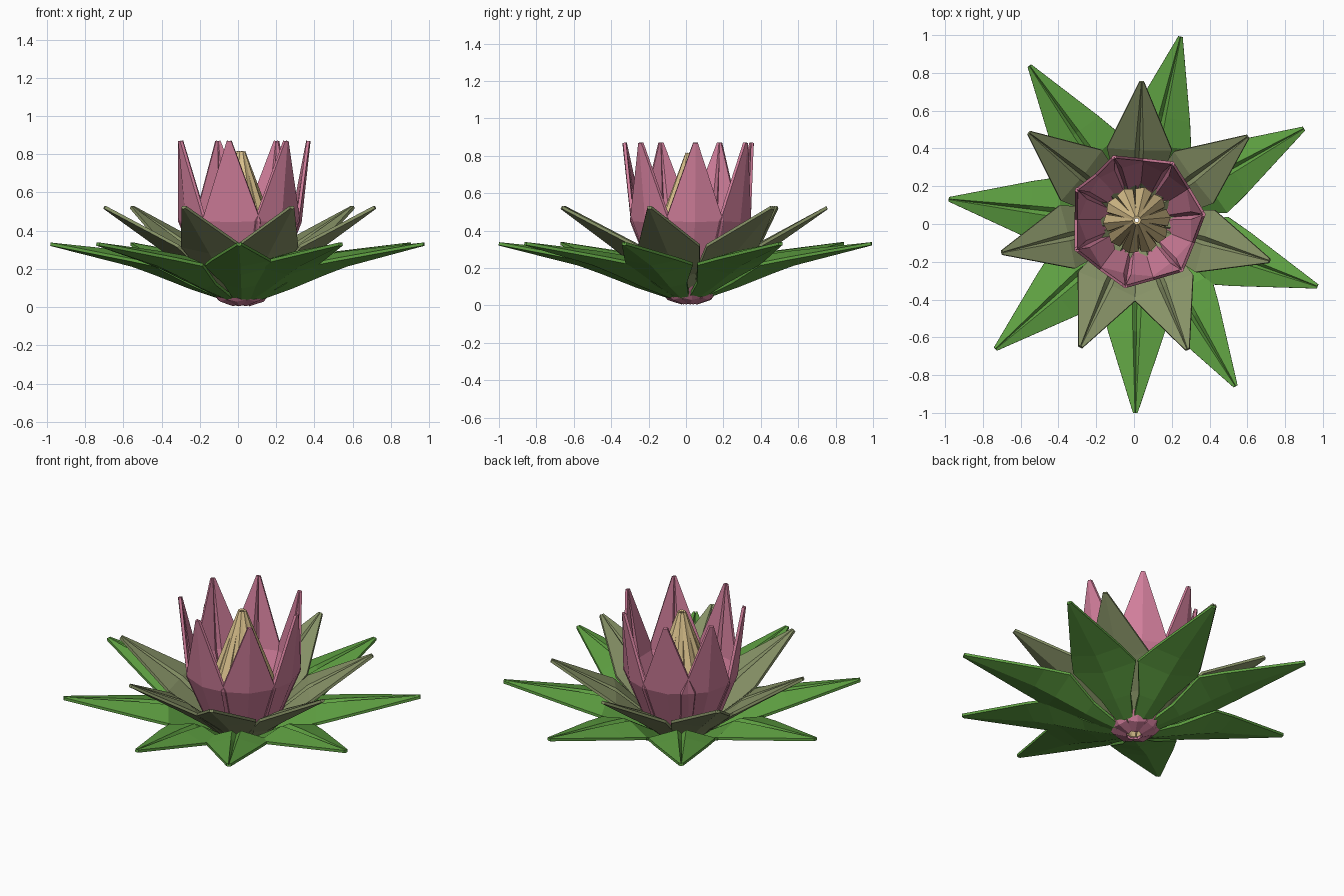
import bpy, bmesh, math
from mathutils import Vector

if "Cube" in bpy.data.objects:
    bpy.data.objects.remove(bpy.data.objects["Cube"])


def material(name, rgb):
    m = bpy.data.materials.new(name)
    m.diffuse_color = (*rgb, 1)
    m.use_nodes = True
    m.node_tree.nodes["Principled BSDF"].inputs["Base Color"].default_value = m.diffuse_color
    return m


def add_petal(bm, centre, angle, stations):
    """Loft a solid petal with a grooved crown; stations are
    (radius, height, half width, edge lift, midrib thickness)."""
    a = math.radians(angle)
    out = Vector((math.cos(a), math.sin(a), 0))
    side = Vector((-math.sin(a), math.cos(a), 0))
    up = Vector((0, 0, 1))
    rings = []
    for i, (r, z, w, lift, thick) in enumerate(stations):
        p, n = stations[max(i - 1, 0)], stations[min(i + 1, len(stations) - 1)]
        d = Vector((n[0] - p[0], n[1] - p[1])).normalized()
        normal = out * -d.y + up * d.x          # inner face direction
        g, edge = w * 0.13, min(thick, 0.016)   # narrow groove on the midline
        crown = max(lift, 0) * 0.4
        section = [(-w, lift), (-g, crown), (0, -min(thick * 0.5, 0.02)),
                   (g, crown), (w, lift),
                   (w, lift - edge), (0, -thick), (-w, lift - edge)]
        rings.append([bm.verts.new(centre + out * r + up * z + side * s + normal * h)
                      for s, h in section])
    count = len(rings[0])
    for lo, hi in zip(rings, rings[1:]):
        for k in range(count):
            j = (k + 1) % count
            bm.faces.new((lo[k], lo[j], hi[j], hi[k]))
    bm.faces.new(rings[0][::-1])
    bm.faces.new(rings[-1])


def whorl(name, mat, centre, angles, stations):
    bm = bmesh.new()
    for a in angles:
        add_petal(bm, Vector((*centre, 0)), a, stations)
    bmesh.ops.recalc_face_normals(bm, faces=bm.faces)
    mesh = bpy.data.meshes.new(name)
    bm.to_mesh(mesh)
    bm.free()
    mesh.materials.append(mat)
    obj = bpy.data.objects.new(name, mesh)
    bpy.context.collection.objects.link(obj)


green = material("leaf green", (0.115, 0.36, 0.055))
olive = material("olive", (0.24, 0.285, 0.133))
pink = material("pink", (0.64, 0.21, 0.33))
cream = material("cream yellow", (0.72, 0.55, 0.27))

# Wide outer leaves, domed on top, on narrow necks, slightly unevenly spread
whorl("outer_leaves", green, (0.021, 0.008),
      [77.1, 29.5, -19.6, -59.2, -90.8, -138.4, 173, 124.7],
      [(0.08, 0.05, 0.04, 0.0, 0.02), (0.24, 0.155, 0.09, -0.03, 0.07),
       (0.42, 0.27, 0.188, -0.045, 0.11), (0.575, 0.292, 0.15, -0.035, 0.08),
       (1.008, 0.338, 0.012, 0.0, 0.018)])

# Middle sepals
whorl("middle_sepals", olive, (0.015, 0.02),
      [88, 37, -17, -68.6, -114, -166.5, 141],
      [(0.09, 0.05, 0.05, 0.0, 0.02), (0.20, 0.19, 0.12, -0.01, 0.05),
       (0.37, 0.335, 0.172, -0.01, 0.065), (0.73, 0.53, 0.012, 0.0, 0.018)])

# Upright inner petals, flaring into a small foot under the flower
whorl("inner_petals", pink, (0.015, 0.02),
      [5, 58, 110, 153, -154, -100, -48],
      [(0.04, 0.016, 0.03, 0.01, 0.012), (0.11, 0.04, 0.05, 0.015, 0.015),
       (0.18, 0.14, 0.10, 0.02, 0.02), (0.295, 0.45, 0.155, 0.02, 0.025),
       (0.35, 0.87, 0.012, 0.006, 0.016)])

# Closed bud in the middle
whorl("centre_bud", cream, (0.015, 0.02), [5 + i * 36 for i in range(10)],
      [(0.05, 0.03, 0.02, 0.0, 0.012), (0.12, 0.13, 0.045, 0.0, 0.015),
       (0.165, 0.40, 0.045, 0.02, 0.015), (0.012, 0.812, 0.009, 0.005, 0.012)])
